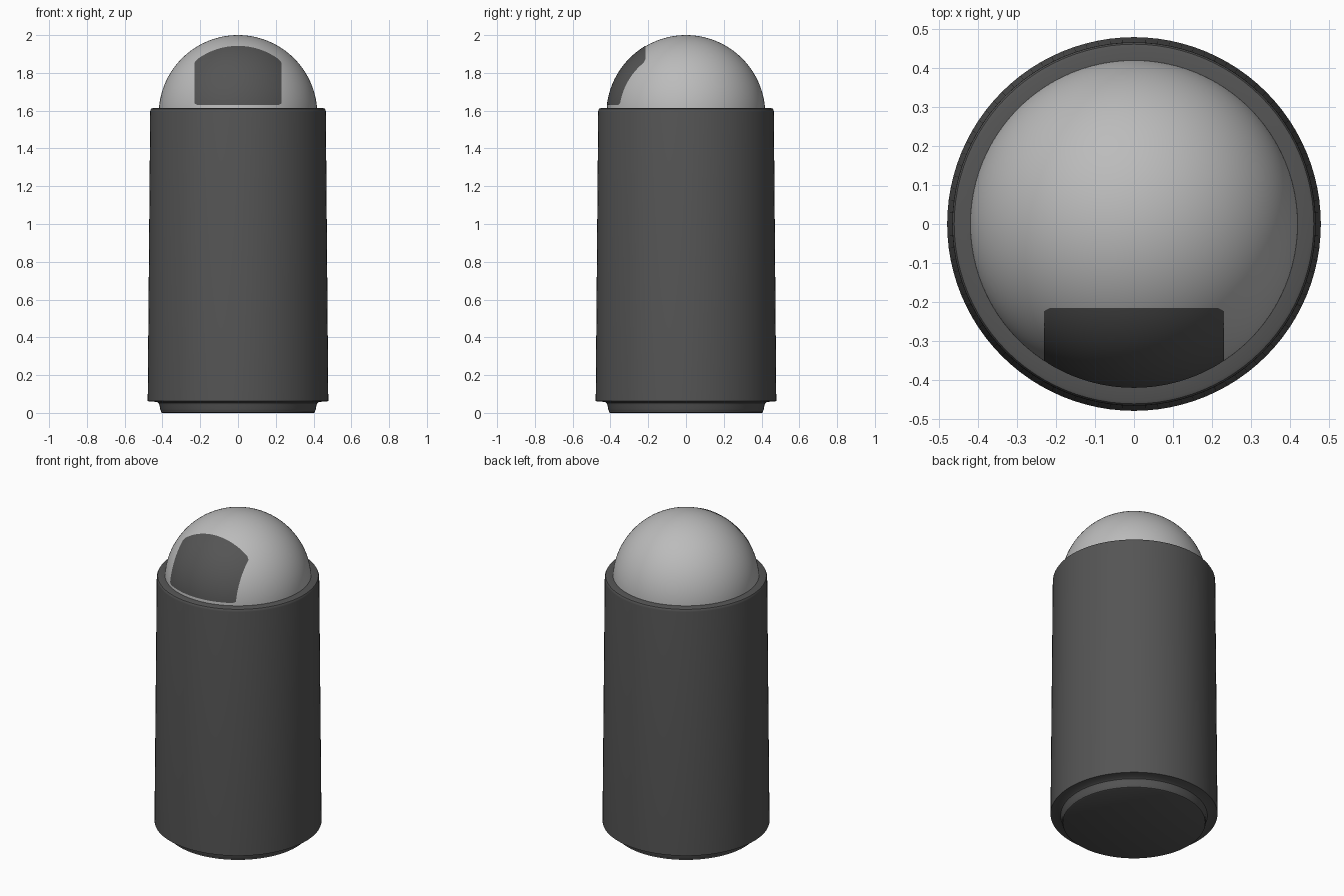
import bpy, bmesh, math

if "Cube" in bpy.data.objects:
    bpy.data.objects.remove(bpy.data.objects["Cube"])

SEG = 96
R, CZ = 0.42, 1.58          # dome sphere radius and centre height


def material(name, v):
    m = bpy.data.materials.new(name)
    m.diffuse_color = (v, v, v, 1)
    m.use_nodes = True
    m.node_tree.nodes["Principled BSDF"].inputs["Base Color"].default_value = m.diffuse_color
    return m


def finish(name, bm, mat, angle=35):
    bmesh.ops.recalc_face_normals(bm, faces=bm.faces)
    me = bpy.data.meshes.new(name)
    bm.to_mesh(me)
    bm.free()
    ob = bpy.data.objects.new(name, me)
    bpy.context.collection.objects.link(ob)
    if mat:
        me.materials.append(mat)
    bpy.ops.object.select_all(action='DESELECT')
    ob.select_set(True)
    bpy.context.view_layer.objects.active = ob
    bpy.ops.object.shade_smooth_by_angle(angle=math.radians(angle))
    return ob


def lathe(name, profile, mat):
    """Spin an (r, z) profile around z."""
    bm = bmesh.new()
    vs = [bm.verts.new((r, 0, z)) for r, z in profile]
    es = [bm.edges.new(p) for p in zip(vs, vs[1:])]
    bmesh.ops.spin(bm, geom=vs + es, cent=(0, 0, 0), axis=(0, 0, 1),
                   angle=math.tau, steps=SEG, use_duplicate=False)
    bmesh.ops.remove_doubles(bm, verts=bm.verts, dist=1e-5)
    return finish(name, bm, mat)


dark = material("dark_grey", 0.09)
light = material("light_grey", 0.5)

# Tapered body with rounded rim and a recessed foot
lathe("bin_body", [
    (0, 0.005), (0.395, 0.005), (0.408, 0.01), (0.413, 0.02), (0.415, 0.04),
    (0.42, 0.052), (0.43, 0.058), (0.478, 0.062), (0.478, 0.075),
    (0.465, 1.595), (0.464, 1.603), (0.46, 1.61), (0.452, 1.613),
    (0.40, 1.613)], dark)

# Thin foot disc touching the ground
lathe("foot_disc", [(0, 0), (0.40, 0), (0.408, 0.004), (0.408, 0.01)], dark)

# Domed lid
a0 = math.asin((1.605 - CZ) / R)
N = 32
lathe("dome_lid", [
    (R * math.cos(a0 + (math.pi / 2 - a0) * i / N) if i < N else 0,
     CZ + R * math.sin(a0 + (math.pi / 2 - a0) * i / N))
    for i in range(N + 1)], light)

# Push flap: a flush patch of the dome at the front
bm = bmesh.new()
NX, NP, RF = 32, 24, R + 0.002
rows = []
for i in range(NX + 1):
    x = -0.23 + 0.46 * i / NX
    inset = 0.008 if i in (0, NX) else 0
    rho = math.sqrt(RF * RF - x * x)
    p0 = math.asin((1.63 + inset - CZ) / rho)
    p1 = math.acos((0.215 + inset) / rho)
    angles = [p0 + (p1 - p0) * j / NP for j in range(NP + 1)]
    rows.append([bm.verts.new((x, -rho * math.cos(p), CZ + rho * math.sin(p)))
                 for p in angles])
for a, b in zip(rows, rows[1:]):
    for j in range(NP):
        bm.faces.new((a[j], b[j], b[j + 1], a[j + 1]))
flap = finish("push_flap", bm, dark)
for f in flap.data.polygons:
    if f.normal.y > 0:
        flap.data.flip_normals()
        break
